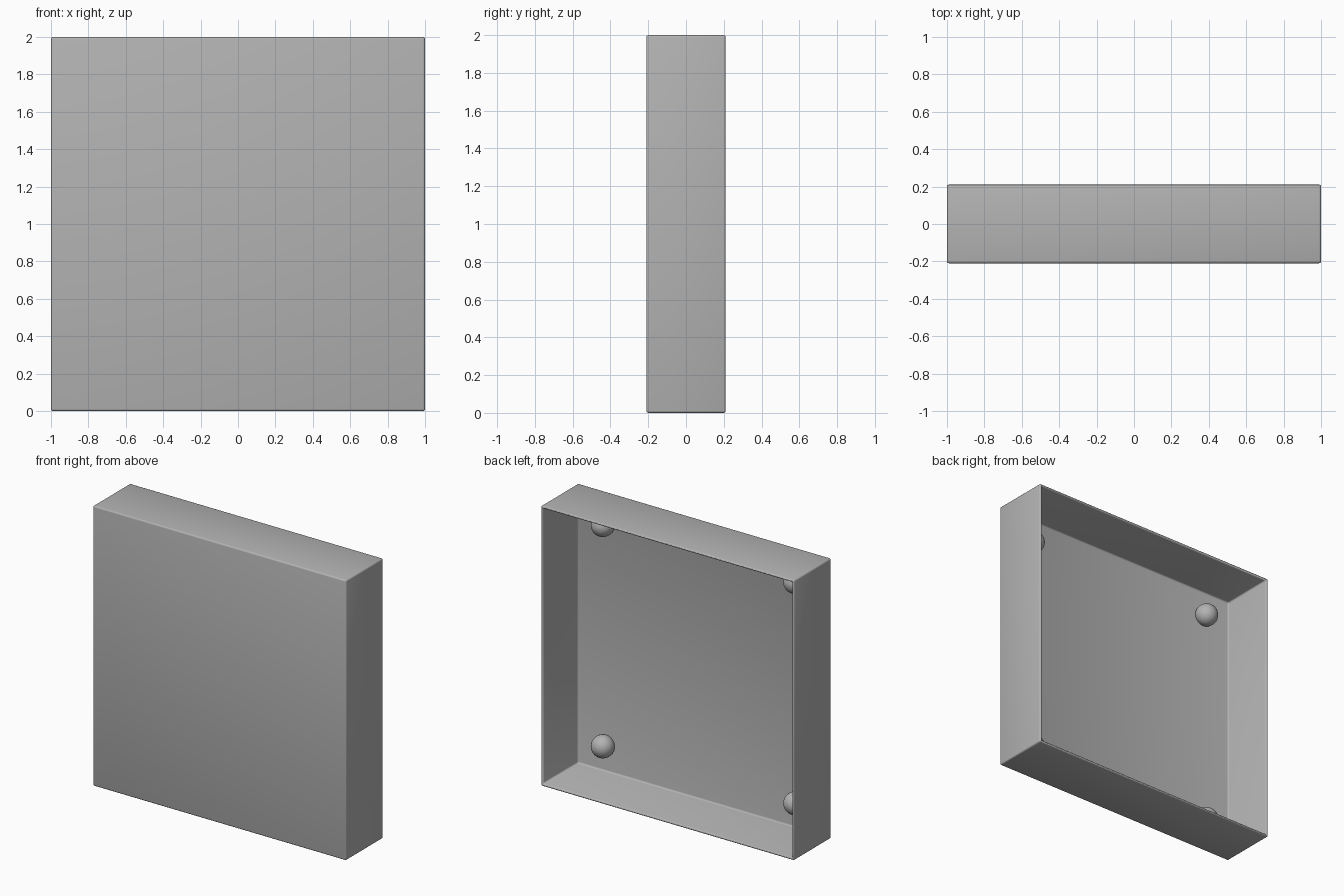
import bpy
import bmesh
from math import radians
from mathutils import Vector

if "Cube" in bpy.data.objects:
    bpy.data.objects.remove(bpy.data.objects["Cube"], do_unlink=True)

WIDTH, DEPTH, WALL = 2.0, 0.42, 0.025
FLOOR_Y = -DEPTH / 2 + WALL

grey = bpy.data.materials.new("plain_grey")
grey.use_nodes = True
grey.diffuse_color = (0.45, 0.45, 0.45, 1)
grey.node_tree.nodes["Principled BSDF"].inputs["Base Color"].default_value = grey.diffuse_color


def finish(name, bm):
    mesh = bpy.data.meshes.new(name)
    bm.to_mesh(mesh)
    bm.free()
    mesh.materials.append(grey)
    obj = bpy.data.objects.new(name, mesh)
    bpy.context.collection.objects.link(obj)
    bpy.ops.object.select_all(action="DESELECT")
    obj.select_set(True)
    bpy.context.view_layer.objects.active = obj
    bpy.ops.object.shade_smooth_by_angle(angle=radians(40))
    return obj


# Shallow tray, open at the back, with rounded edges
bm = bmesh.new()
bmesh.ops.create_cube(bm, size=1)
bmesh.ops.scale(bm, vec=(WIDTH, DEPTH, WIDTH), verts=bm.verts)
bmesh.ops.translate(bm, vec=(0, 0, WIDTH / 2), verts=bm.verts)
back = max(bm.faces, key=lambda f: f.calc_center_median().y)
bmesh.ops.inset_region(bm, faces=[back], thickness=WALL)
pocket = bmesh.ops.extrude_discrete_faces(bm, faces=[back])["faces"][0]
bmesh.ops.translate(bm, vec=(0, FLOOR_Y - DEPTH / 2, 0), verts=pocket.verts)
sharp = [e for e in bm.edges if len(e.link_faces) == 2 and e.calc_face_angle() > 1]
bmesh.ops.bevel(bm, geom=sharp, offset=0.011, segments=3, profile=0.5, affect="EDGES")
bmesh.ops.recalc_face_normals(bm, faces=bm.faces)
finish("tray", bm)

# Four round studs, trimmed just below the tray floor
for side, x in (("left", 0.76), ("right", -0.76)):
    for level, z in (("lower", 0.21), ("upper", 1.79)):
        bm = bmesh.new()
        bmesh.ops.create_uvsphere(bm, u_segments=32, v_segments=16, radius=0.078)
        bmesh.ops.translate(bm, vec=(x, -0.147, z), verts=bm.verts)
        bmesh.ops.bisect_plane(
            bm, geom=bm.verts[:] + bm.edges[:] + bm.faces[:],
            plane_co=Vector((0, FLOOR_Y - 0.005, 0)), plane_no=Vector((0, -1, 0)),
            clear_outer=True)
        bmesh.ops.holes_fill(bm, edges=[e for e in bm.edges if e.is_boundary])
        finish(f"{level}_{side}_stud", bm)
